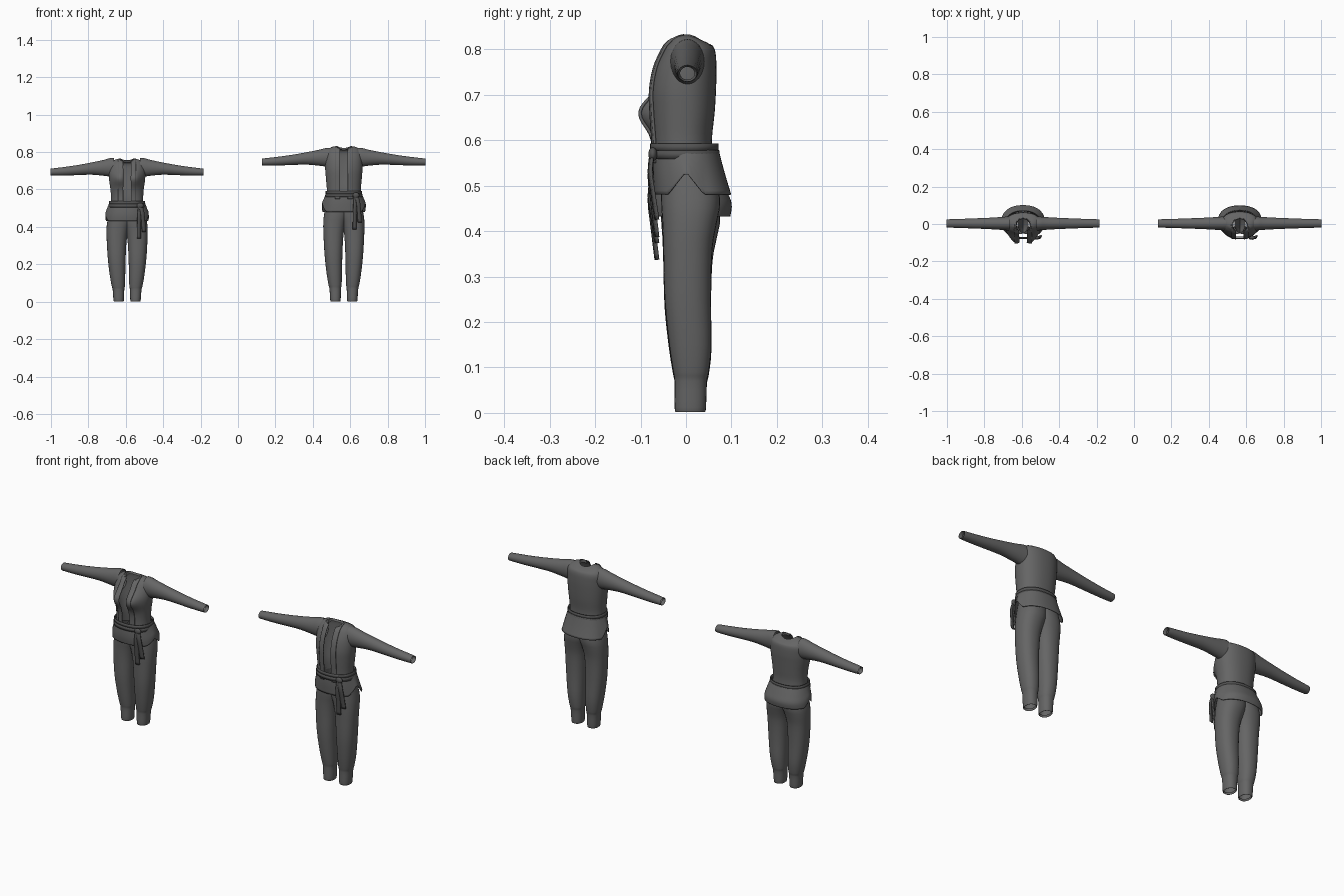
import bpy, bmesh, math

if "Cube" in bpy.data.objects:
    bpy.data.objects.remove(bpy.data.objects["Cube"])

def material(name, v):
    m = bpy.data.materials.new(name)
    m.diffuse_color = (v, v, v, 1)
    m.use_nodes = True
    m.node_tree.nodes["Principled BSDF"].inputs["Base Color"].default_value = m.diffuse_color
    return m

CLOTH = material("dark grey cloth", 0.13)
BELT = material("darker belt cloth", 0.085)

def smooth_rows(rows, steps=4):
    """Catmull-Rom resampling of a table of section rows."""
    out = []
    for i in range(len(rows) - 1):
        q = [rows[max(i - 1, 0)], rows[i], rows[i + 1], rows[min(i + 2, len(rows) - 1)]]
        for k in range(steps):
            t = k / steps
            out.append([0.5 * (2*b + (c - a)*t + (2*a - 5*b + 4*c - d)*t*t + (3*b - a - 3*c + d)*t**3)
                        for a, b, c, d in zip(*q)])
    return out + [list(rows[-1])]

def skin(name, grid, closed=False, thick=0, mat=CLOTH):
    """Skin a grid of points into one smooth object."""
    bm = bmesh.new()
    vs = [[bm.verts.new(p) for p in row] for row in grid]
    n = len(grid[0])
    for a, b in zip(vs, vs[1:]):
        for j in range(n if closed else n - 1):
            k = (j + 1) % n
            bm.faces.new((a[j], a[k], b[k], b[j]))
    bmesh.ops.recalc_face_normals(bm, faces=bm.faces)
    me = bpy.data.meshes.new(name)
    bm.to_mesh(me)
    bm.free()
    me.materials.append(mat)
    ob = bpy.data.objects.new(name, me)
    bpy.context.collection.objects.link(ob)
    if thick:
        m = ob.modifiers.new("thickness", 'SOLIDIFY')
        m.thickness = thick
        m.offset = 0
    bpy.context.view_layer.objects.active = ob
    ob.select_set(True)
    bpy.ops.object.shade_smooth_by_angle(angle=math.radians(40))
    ob.select_set(False)
    return ob

P = 0.88  # slightly boxy body section
def section(cx, row, a, off=0.0, bust=None):
    """Point on a body section; angle 0 is the front centre."""
    z, hw, yf, yb = row
    s, c = math.sin(a), math.cos(a)
    sx = math.copysign(abs(s) ** P, s) * (hw + off)
    y = (yf + yb) / 2 - math.copysign(abs(c) ** P, c) * ((yb - yf) / 2 + off)
    if bust and c > 0:
        bz, amp = bust
        y -= amp * math.exp(-((abs(sx) - 0.042) / 0.036) ** 2 - ((z - bz) / 0.040) ** 2)
    if z > 0.7:  # neckline falls away to front and back
        z -= 12 * y * y * min(1, max(0, (0.09 - hw) / 0.05))
    return (cx + sx, y, z)

def edge_angle(x, hw):
    return math.asin(min(1, x / hw) ** (1 / P))

def span(a, b, n):
    return [a + (b - a) * i / n for i in range(n + 1)]

def uniform(tag, cx, torso, skirt, belt_z, leg_k, arm_k, arm_dz, slit, tail_x, tail_len, bust=None):
    gap, rows = 0.022, smooth_rows(torso)

    # jacket body, open down the front
    grid = []
    for r in rows:
        a = edge_angle(gap, r[1])
        grid.append([section(cx, r, t, 0, bust) for t in span(a, 2 * math.pi - a, 40)])
    skin(tag + "_jacket_body", grid)

    # lapel bands beside the opening
    for side, sgn in (("left", 1), ("right", -1)):
        grid = []
        for r in rows[:-1]:
            a, b = edge_angle(gap - 0.002, r[1]), edge_angle(gap + 0.023, r[1])
            grid.append([section(cx, r, sgn * t, 0.003, bust) for t in span(a, b, 5)])
        skin(f"{tag}_{side}_lapel", grid, thick=0.005)

    # collar round the back of the neck
    n = torso[-1]
    rims = [(n[0] + dz, n[1] + w, n[2], n[3] + w) for dz, w in ((-0.004, 0.010), (0.001, 0.003), (-0.012, -0.002))]
    skin(tag + "_collar", [[section(cx, r, t) for t in span(0.7, 2 * math.pi - 0.7, 28)] for r in rims])

    # jacket skirt with raised side slits
    srows, top, grid = smooth_rows(skirt), skirt[0][0], []
    for r in srows:
        row = []
        for t in span(0, 2 * math.pi * 63 / 64, 63):
            x, y, z = section(cx, r, t)
            lift = slit * max(0, 1 - abs(y) / 0.04)
            row.append((x, y, top + (z - top) * (1 - lift)))
        grid.append(row)
    skin(tag + "_jacket_skirt", grid, closed=True, thick=0.003)

    # belt: two wraps
    for i, (dz, off) in enumerate(((0.007, 0.004), (-0.009, 0.006))):
        br = [(belt_z + dz + h, 0.091, -0.073, 0.066) for h in (-0.009, 0.009)]
        skin(f"{tag}_belt_wrap_{i}", [[section(cx, r, math.tau * j / 40, off) for j in range(40)] for r in br],
             closed=True, thick=0.004, mat=BELT)

    # belt knot
    bpy.ops.mesh.primitive_uv_sphere_add(segments=16, ring_count=8, location=(cx + tail_x, -0.073, belt_z - 0.008))
    knot = bpy.context.object
    knot.name = tag + "_belt_knot"
    knot.scale = (0.018, 0.010, 0.015)
    knot.data.materials.append(BELT)
    bpy.ops.object.shade_smooth()
    knot.select_set(False)

    # hanging belt tails
    for i, (dx, ln) in enumerate(((-0.006, tail_len), (0.016, tail_len * 0.8))):
        path = smooth_rows([(0, 0, -0.074), (dx * 0.7, -ln * 0.3, -0.079),
                            (dx, -ln * 0.6, -0.073), (dx * 1.25, -ln, -0.064)])
        skin(f"{tag}_belt_tail_{i}",
             [[(cx + tail_x + p[0] + w, p[2] + 0.3 * w, belt_z + p[1]) for w in (-0.010, 0, 0.010)] for p in path],
             thick=0.005, mat=BELT)

    # trouser legs and sleeves, mirrored about the centre
    legs = [(.56, -.03, .085, -.055, .06), (.47, -.025, .105, -.055, .075), (.42, -.01, .11, -.052, .068),
            (.36, .002, .109, -.05, .058), (.25, .008, .103, -.047, .055), (.15, .01, .092, -.037, .056),
            (.09, .012, .082, -.028, .05), (.07, .015, .077, -.025, .046), (.012, .017, .073, -.025, .044),
            (.002, .02, .07, -.022, .041), (.012, .023, .067, -.019, .038)]
    arms = [(.075, .772, .051, .038), (.10, .772, .049, .036), (.13, .770, .043, .034), (.20, .766, .033, .030),
            (.28, .758, .027, .027), (.36, .751, .023, .024), (.43, .747, .019, .022),
            (.434, .747, .017, .019), (.42, .747, .014, .016)]
    for side, sgn in (("left", 1), ("right", -1)):
        grid = []
        for z, xi, xo, yf, yb in smooth_rows(legs, 3):
            r = (z * leg_k, (xo - xi) / 2, yf, yb)
            grid.append([section(cx + sgn * (xi + xo) / 2, r, math.tau * j / 28) for j in range(28)])
        skin(f"{tag}_{side}_trouser_leg", grid, closed=True)
        grid = []
        for x, z, rz, ry in smooth_rows(arms, 3):
            grid.append([(cx + sgn * x * arm_k, 0.003 + ry * math.cos(math.tau * j / 24),
                          z + arm_dz + rz * math.sin(math.tau * j / 24)) for j in range(24)])
        skin(f"{tag}_{side}_sleeve", grid, closed=True)

# taller uniform on the right
uniform("tall", 0.566,
        torso=[(.55, .092, -.07, .06), (.60, .091, -.072, .057), (.66, .096, -.076, .063), (.71, .10, -.077, .066),
               (.76, .10, -.068, .067), (.80, .095, -.05, .063), (.825, .07, -.036, .044), (.832, .037, -.040, .028)],
        skirt=[(.58, .093, -.07, .070), (.53, .105, -.071, .083), (.48, .116, -.068, .098)],
        belt_z=0.577, leg_k=1.0, arm_k=1.0, arm_dz=0, slit=0.5, tail_x=0.065, tail_len=0.19)

# shorter, curvier uniform on the left
uniform("short", -0.593,
        torso=[(.49, .09, -.07, .062), (.55, .086, -.068, .055), (.60, .089, -.071, .057), (.65, .096, -.074, .060),
               (.69, .098, -.068, .062), (.735, .092, -.048, .059), (.758, .067, -.034, .042), (.766, .036, -.040, .028)],
        skirt=[(.53, .093, -.072, .068), (.49, .105, -.076, .087), (.46, .113, -.076, .099), (.432, .115, -.072, .096)],
        belt_z=0.522, leg_k=0.92, arm_k=0.938, arm_dz=-0.054, slit=0.3, tail_x=0.07, tail_len=0.185,
        bust=(0.66, 0.030))
